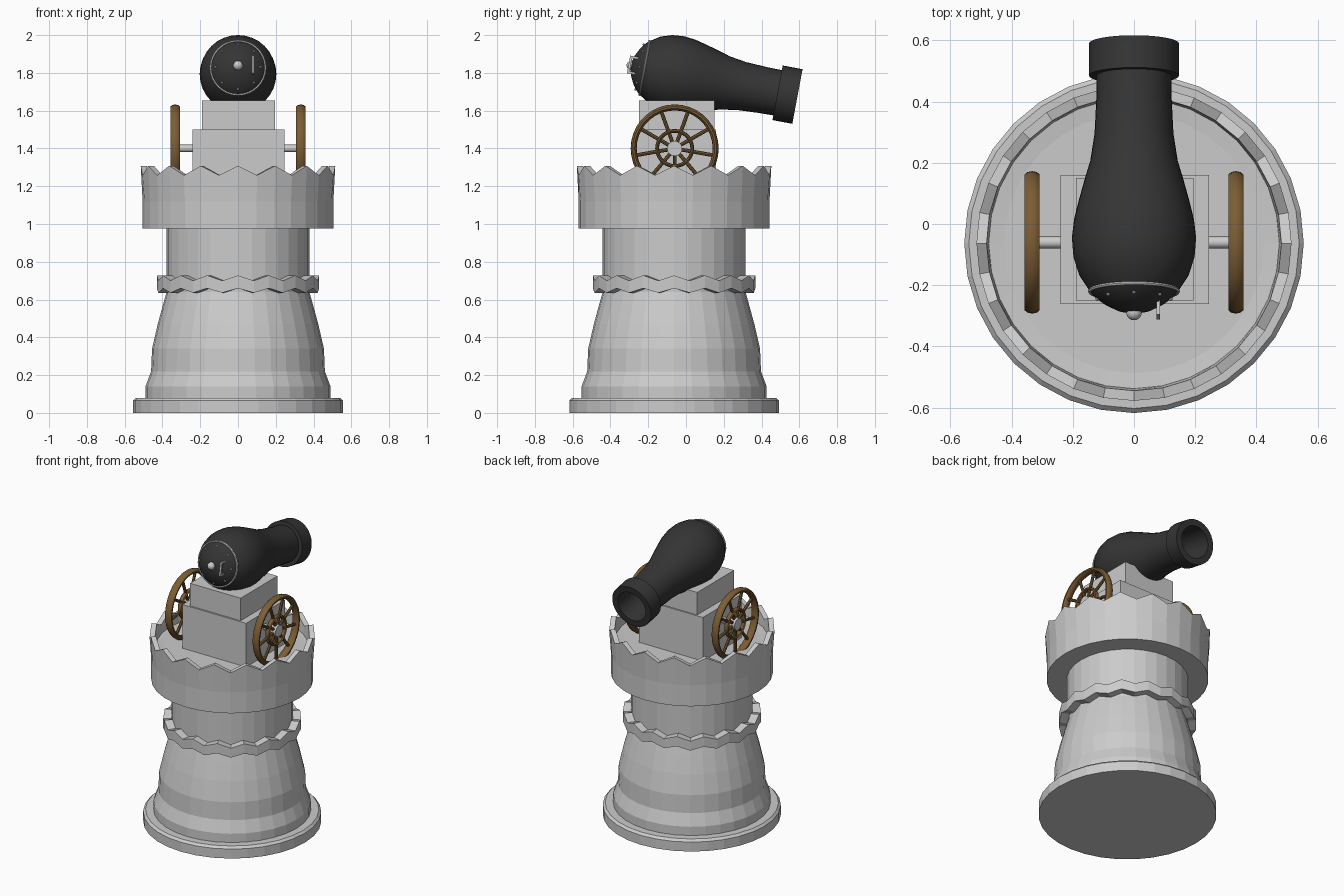
import bpy, bmesh
from math import sin, cos, pi, radians
from mathutils import Matrix, Vector

if "Cube" in bpy.data.objects:
    bpy.data.objects.remove(bpy.data.objects["Cube"])

CY = -0.063  # tower axis in y


def material(name, col):
    m = bpy.data.materials.new(name)
    m.diffuse_color = (*col, 1)
    m.use_nodes = True
    m.node_tree.nodes["Principled BSDF"].inputs["Base Color"].default_value = m.diffuse_color
    return m


IRON = material("dark_iron", (0.035, 0.035, 0.035))
WOOD = material("wood", (0.20, 0.11, 0.035))


def finish(name, bm, mat=None, smooth=False, mtx=None):
    bmesh.ops.recalc_face_normals(bm, faces=bm.faces[:])
    me = bpy.data.meshes.new(name)
    bm.to_mesh(me)
    bm.free()
    ob = bpy.data.objects.new(name, me)
    bpy.context.collection.objects.link(ob)
    if mtx is not None:
        ob.matrix_world = mtx
    if mat:
        me.materials.append(mat)
    if smooth:
        bpy.ops.object.select_all(action='DESELECT')
        ob.select_set(True)
        bpy.context.view_layer.objects.active = ob
        bpy.ops.object.shade_smooth_by_angle(angle=radians(35))
    return ob


def lathe(name, profile, n, mtx, mat=None, smooth=False, closed=False):
    """Profile points are (radius, z) or (radius, z, zigzag height)."""
    bm = bmesh.new()
    rings = []
    for r, z, *amp in profile:
        a = amp[0] if amp else 0
        rings.append([bm.verts.new((r * cos(2 * pi * i / n), r * sin(2 * pi * i / n),
                                    z + (a if i % 2 == 0 else -a))) for i in range(n)])
    pairs = list(zip(rings, rings[1:]))
    if closed:
        pairs.append((rings[-1], rings[0]))
    else:
        bm.faces.new(rings[0])
        bm.faces.new(rings[-1])
    for a, b in pairs:
        for i in range(n):
            j = (i + 1) % n
            bm.faces.new((a[i], a[j], b[j], b[i]))
    return finish(name, bm, mat, smooth, mtx)


def box(name, lo, hi, mat=None, mtx=None):
    lo, hi = Vector(lo), Vector(hi)
    bm = bmesh.new()
    bmesh.ops.create_cube(bm, size=1, matrix=Matrix.Translation((lo + hi) / 2)
                          @ Matrix.Diagonal((*(hi - lo), 1)))
    return finish(name, bm, mat, False, mtx)


def circle_profile(R, rr, rz, k):
    return [(R + rr * cos(2 * pi * i / k), rz * sin(2 * pi * i / k)) for i in range(k)]


# Tower: foot, body, column, zigzag band and crown
tower = Matrix.Translation((0, CY, 0))
lathe("tower_base", [(0.555, 0), (0.555, 0.065), (0.54, 0.08), (0.48, 0.08)], 32, tower)
lathe("tower_body", [(0.49, 0.075), (0.49, 0.14), (0.46, 0.22), (0.455, 0.34), (0.425, 0.47),
                     (0.395, 0.58), (0.375, 0.65)], 32, tower)
lathe("tower_column", [(0.378, 0.62), (0.378, 0.99)], 32, tower)
lathe("zigzag_band", [(0.37, 0.648, 0.012), (0.43, 0.648, 0.012),
                      (0.43, 0.714, 0.014), (0.37, 0.714, 0.014)], 32, tower, closed=True)
lathe("tower_crown", [(0.505, 0.975), (0.505, 1.12), (0.515, 1.283, 0.025),
                      (0.482, 1.283, 0.025), (0.475, 1.205), (0.425, 1.2)], 32, tower)

# Carriage blocks
box("carriage_lower", (-0.24, -0.262, 1.19), (0.245, 0.16, 1.5))
box("carriage_upper", (-0.19, -0.25, 1.5), (0.195, 0.15, 1.655))

# Cannon barrel: local z runs from the muzzle to the breech
tilt = Matrix.Translation((0, 0.59, 1.675)) @ Matrix.Rotation(radians(79.4), 4, 'X')
lathe("barrel", [(0.105, 0.35), (0.105, 0), (0.147, 0), (0.147, 0.107), (0.122, 0.107),
                 (0.123, 0.18), (0.129, 0.3), (0.143, 0.39), (0.161, 0.45), (0.18, 0.52),
                 (0.196, 0.585), (0.203, 0.645), (0.198, 0.71), (0.179, 0.77), (0.145, 0.822),
                 (0.128, 0.842), (0.095, 0.866), (0.055, 0.886), (0.02, 0.895)],
      32, tilt, IRON, True)

# Breech fittings: rim, rivets, knob, handle
lathe("breech_rim", [(r, z + 0.824) for r, z in circle_profile(0.145, 0.006, 0.006, 6)],
      32, tilt, closed=True)
bm = bmesh.new()
for i in range(8):
    a = 2 * pi * i / 8
    bmesh.ops.create_icosphere(bm, subdivisions=1, radius=0.007, matrix=Matrix.Translation(
        (0.12 * cos(a), 0.12 * sin(a), 0.85)))
finish("breech_rivets", bm, None, True, tilt)
bm = bmesh.new()
bmesh.ops.create_uvsphere(bm, u_segments=14, v_segments=8, radius=0.026,
                          matrix=Matrix.Translation((0, 0, 0.894)))
finish("breech_knob", bm, None, True, tilt)
box("handle_bar", (0.073, -0.045, 0.898), (0.085, 0.05, 0.91), None, tilt)
for y in (-0.045, 0.038):
    box("handle_post", (0.073, y, 0.86), (0.085, y + 0.012, 0.9), None, tilt)

# Axle and wheels
turn = Matrix.Rotation(pi / 2, 4, 'Y')
lathe("axle", [(0.02, -0.34), (0.02, 0.34)], 12,
      Matrix.Translation((0, -0.06, 1.4)) @ turn, None, True)
for side, sx in (("left", -1), ("right", 1)):
    place = Matrix.Translation((sx * 0.333, -0.06, 1.4)) @ turn
    lathe(side + "_wheel_rim", circle_profile(0.217, 0.016, 0.026, 10), 36, place, WOOD, True, True)
    lathe(side + "_wheel_inner_ring", circle_profile(0.093, 0.01, 0.018, 8), 28, place, WOOD, True, True)
    lathe(side + "_hub", [(0.04, -0.022), (0.04, 0.022)], 16, place, None, True)
    bm = bmesh.new()
    for i in range(9):
        # Local +x points down, so the first spoke hangs straight down
        bmesh.ops.create_cone(bm, cap_ends=True, segments=8, radius1=0.01, radius2=0.01, depth=0.19,
                              matrix=Matrix.Rotation(2 * pi * i / 9, 4, 'Z')
                              @ Matrix.Translation((0.12, 0, 0)) @ turn)
    finish(side + "_spokes", bm, WOOD, True, place)
